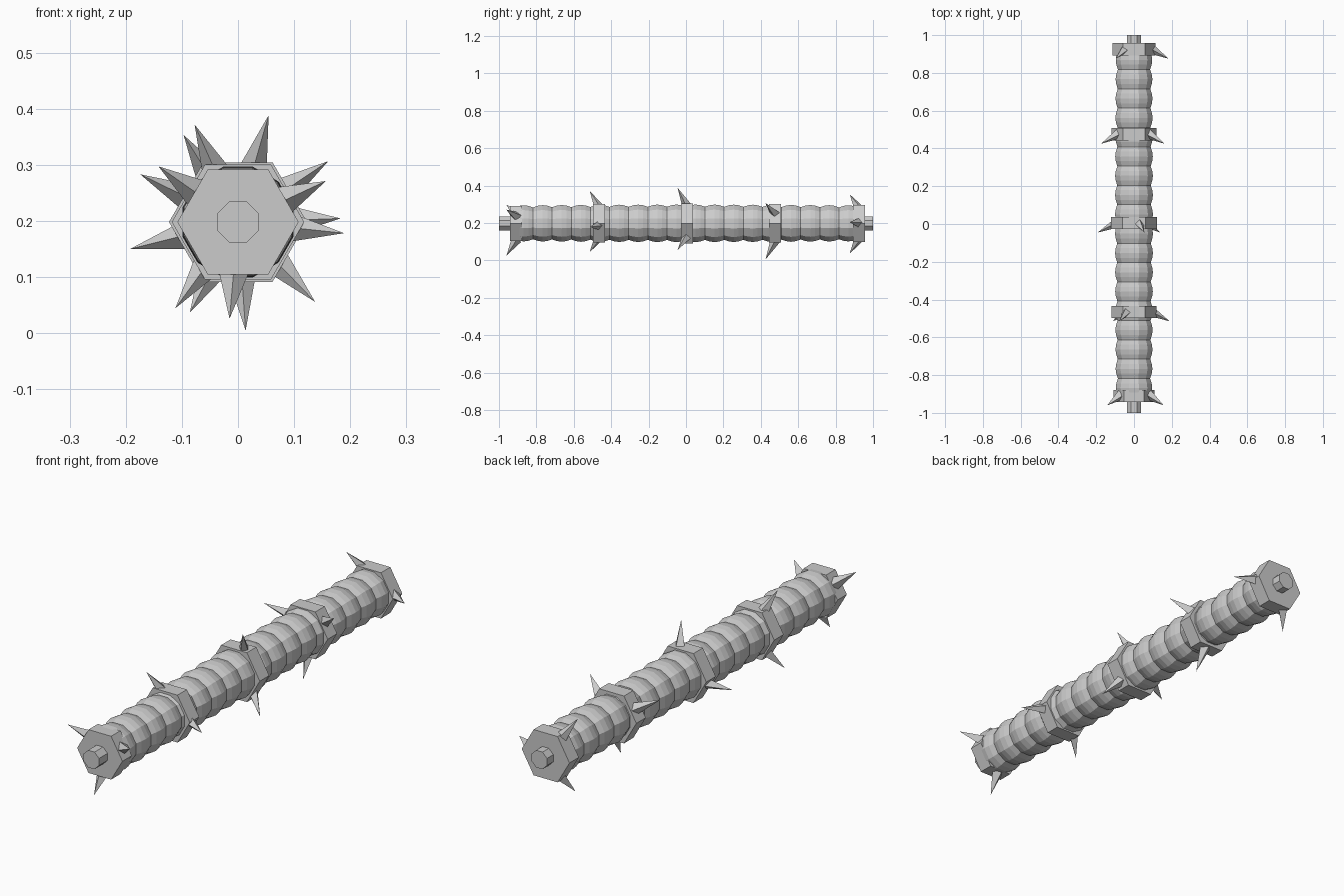
import bpy, bmesh, math
from mathutils import Vector

if "Cube" in bpy.data.objects:
    bpy.data.objects.remove(bpy.data.objects["Cube"])

AXIS_Z = 0.198
TAU = 2 * math.pi

grey = bpy.data.materials.new("plain_grey")
grey.use_nodes = True
grey.diffuse_color = (0.6, 0.6, 0.6, 1)
grey.node_tree.nodes["Principled BSDF"].inputs["Base Color"].default_value = (0.6, 0.6, 0.6, 1)


def finish(name, bm):
    bmesh.ops.recalc_face_normals(bm, faces=bm.faces)
    mesh = bpy.data.meshes.new(name)
    bm.to_mesh(mesh)
    bm.free()
    mesh.materials.append(grey)
    obj = bpy.data.objects.new(name, mesh)
    bpy.context.collection.objects.link(obj)
    return obj


def lathe(name, profile, sides, turn=0.0):
    """Capped tube along y from (y, radius) pairs."""
    bm = bmesh.new()
    rings = []
    for y, r in profile:
        angles = [turn + TAU * i / sides for i in range(sides)]
        rings.append([bm.verts.new((r * math.cos(a), y, AXIS_Z + r * math.sin(a))) for a in angles])
    for a, b in zip(rings, rings[1:]):
        for i in range(sides):
            j = (i + 1) % sides
            bm.faces.new((a[i], a[j], b[j], b[i]))
    bm.faces.new(rings[0])
    bm.faces.new(rings[-1])
    return finish(name, bm)


def spike(name, base, tip, radius):
    """Four-sided pyramid."""
    bm = bmesh.new()
    d = (tip - base).normalized()
    u = d.cross(Vector((0, 1, 0))).normalized()
    v = d.cross(u)
    ring = [bm.verts.new(base + radius * (u * math.cos(TAU * i / 4) + v * math.sin(TAU * i / 4)))
            for i in range(4)]
    top = bm.verts.new(tip)
    for i in range(4):
        bm.faces.new((ring[i], ring[(i + 1) % 4], top))
    bm.faces.new(ring)
    return finish(name, bm)


# Ribbed shaft: rounded bulges meeting in grooves, slightly fuller mid-length
BULGES, STEPS, HALF = 18, 4, 0.92
profile = []
for k in range(BULGES * STEPS + 1):
    t = k / STEPS
    y = -HALF + 2 * HALF * t / BULGES
    swell = 0.005 * math.cos(y * math.pi / 2)
    profile.append((y, 0.087 + swell + 0.012 * abs(math.sin(math.pi * t))))
lathe("ribbed_shaft", profile, 12, TAU / 24)

# Core rod showing at both ends
lathe("core_rod", [(-1, 0.04), (1, 0.04)], 8, TAU / 16)

# Hexagonal bands with three backswept spikes each: y, hex radius, first spike angle, reach
bands = [
    ("front", -0.91, 0.108, 25, 0.173),
    ("front_middle", -0.465, 0.118, 114, 0.19),
    ("centre", 0.005, 0.123, 74, 0.198),
    ("back_middle", 0.475, 0.118, 34, 0.194),
    ("back", 0.925, 0.114, 2, 0.183),
]
for label, y, radius, angle, reach in bands:
    lathe(label + "_band", [(y - 0.032, radius), (y + 0.032, radius)], 6)
    for n in range(3):
        a = math.radians(angle + 120 * n)
        out = Vector((math.cos(a), 0, math.sin(a)))
        centre = Vector((0, y, AXIS_Z))
        base = centre + out * 0.085 + Vector((0, 0.005, 0))
        tip = centre + out * reach + Vector((0, -0.05, 0))
        spike(f"{label}_spike_{n + 1}", base, tip, 0.028)
